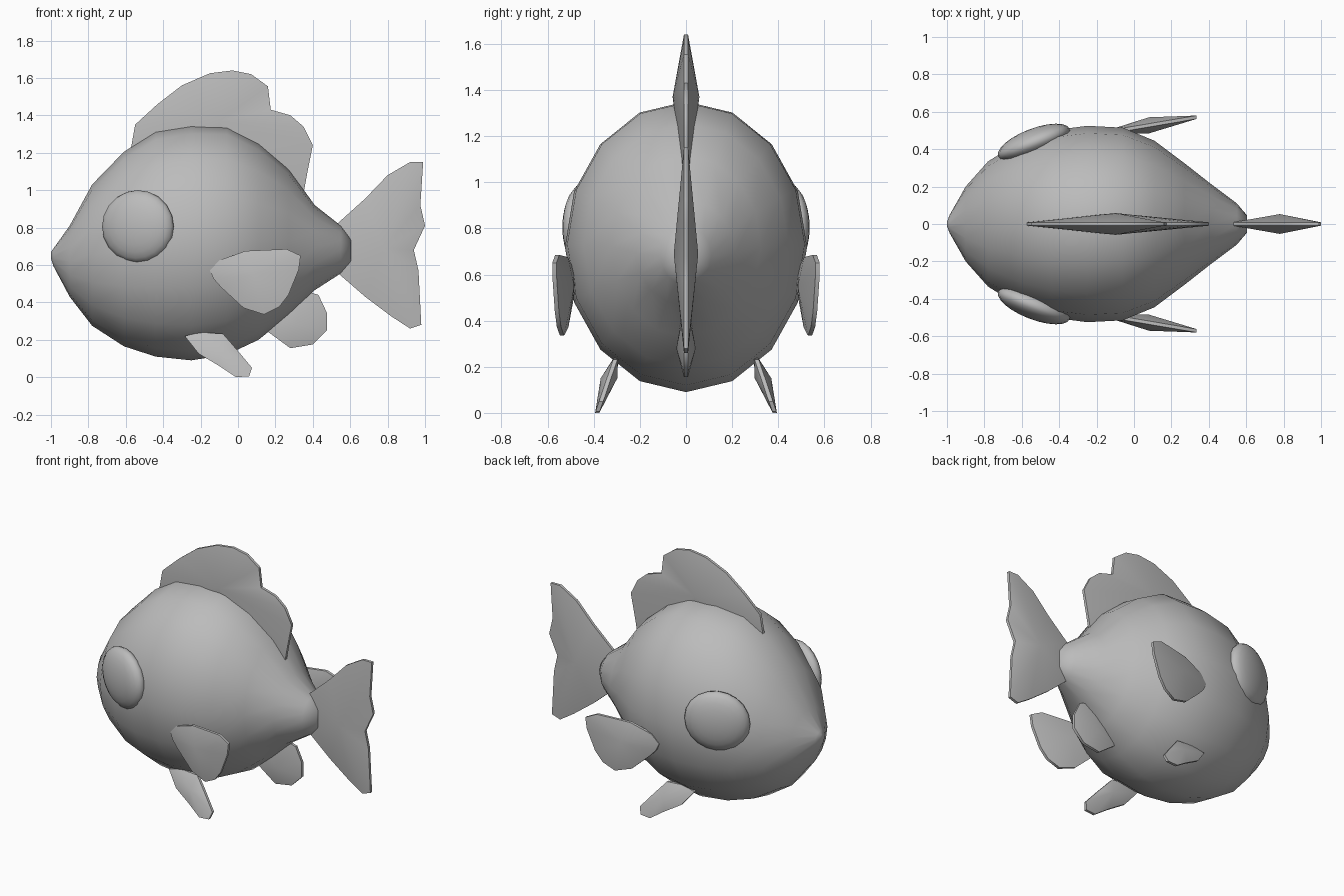
import bpy, bmesh, math
from mathutils import Matrix

if "Cube" in bpy.data.objects:
    bpy.data.objects.remove(bpy.data.objects["Cube"])

grey = bpy.data.materials.new("soft_grey")
grey.diffuse_color = (0.5, 0.5, 0.5, 1)
grey.use_nodes = True
grey.node_tree.nodes["Principled BSDF"].inputs["Base Color"].default_value = grey.diffuse_color


def finish(name, bm, angle=45):
    bmesh.ops.recalc_face_normals(bm, faces=bm.faces[:])
    mesh = bpy.data.meshes.new(name)
    bm.to_mesh(mesh)
    bm.free()
    ob = bpy.data.objects.new(name, mesh)
    bpy.context.collection.objects.link(ob)
    mesh.materials.append(grey)
    bpy.ops.object.select_all(action='DESELECT')
    ob.select_set(True)
    bpy.context.view_layer.objects.active = ob
    bpy.ops.object.shade_smooth_by_angle(angle=math.radians(angle))
    return ob


def fin(name, outline, centre, thick, y_of=lambda x, z: 0.0, side=1, rim=0.009):
    """Thin-edged fin: outline in x/z, swelling to a thick centre."""
    bm = bmesh.new()
    n = len(outline)
    rings, tips = [], []
    for s in (-1, 1):
        rings.append([bm.verts.new((x, side * (y_of(x, z) + s * rim), z)) for x, z in outline])
        cx, cz = centre
        tips.append(bm.verts.new((cx, side * (y_of(cx, cz) + s * thick), cz)))
    for i in range(n):
        j = (i + 1) % n
        bm.faces.new((rings[0][i], rings[0][j], rings[1][j], rings[1][i]))
        for ring, tip in zip(rings, tips):
            bm.faces.new((ring[i], ring[j], tip))
    return finish(name, bm)


# Body: elliptical rings (x, top, bottom, half width)
stations = [(-1.0, 0.67, 0.635, 0.012), (-0.985, 0.69, 0.59, 0.05),
            (-0.9, 0.81, 0.43, 0.20), (-0.78, 1.03, 0.275, 0.335),
            (-0.61, 1.205, 0.165, 0.44), (-0.44, 1.315, 0.11, 0.50),
            (-0.25, 1.35, 0.09, 0.525), (-0.06, 1.345, 0.12, 0.515),
            (0.11, 1.255, 0.20, 0.445), (0.27, 1.115, 0.33, 0.325),
            (0.41, 0.92, 0.465, 0.215), (0.55, 0.81, 0.555, 0.11),
            (0.605, 0.74, 0.615, 0.045)]
SIDES = 16
bm = bmesh.new()
rings = []
for x, top, bot, w in stations:
    mid, h = (top + bot) / 2, (top - bot) / 2
    rings.append([bm.verts.new((x, w * math.sin(2 * math.pi * k / SIDES),
                                mid + h * math.cos(2 * math.pi * k / SIDES)))
                  for k in range(SIDES)])
for a, b in zip(rings, rings[1:]):
    for k in range(SIDES):
        m = (k + 1) % SIDES
        bm.faces.new((a[k], a[m], b[m], b[k]))
bm.faces.new(rings[0])
bm.faces.new(rings[-1])
finish("body", bm, 60)

# Eyes: flattened domes set into the cheeks
for side, label in ((-1, "right"), (1, "left")):
    bm = bmesh.new()
    bmesh.ops.create_uvsphere(bm, u_segments=20, v_segments=12, radius=1)
    place = (Matrix.Translation((-0.535, side * 0.435, 0.805))
             @ Matrix.Rotation(side * math.radians(21), 4, 'Z')
             @ Matrix.Rotation(math.radians(90), 4, 'X')
             @ Matrix.Diagonal((0.205, 0.195, 0.075, 1)))
    bmesh.ops.transform(bm, matrix=place, verts=bm.verts[:])
    finish("eye_" + label, bm, 60)

# Fins on the centre line
fin("dorsal_fin", [(-0.58, 1.18), (-0.55, 1.35), (-0.43, 1.46), (-0.3, 1.56),
                   (-0.15, 1.625), (-0.03, 1.64), (0.07, 1.62), (0.16, 1.555),
                   (0.175, 1.43), (0.28, 1.4), (0.35, 1.34), (0.4, 1.24),
                   (0.37, 1.09), (0.35, 0.98), (0.27, 0.98), (-0.1, 1.2)],
    (-0.1, 1.37), 0.058)
fin("tail_fin", [(0.53, 0.82), (0.68, 0.955), (0.8, 1.08), (0.92, 1.15),
                 (0.99, 1.15), (0.975, 0.92), (1.0, 0.81), (0.94, 0.68),
                 (0.965, 0.57), (0.98, 0.28), (0.92, 0.26), (0.82, 0.325),
                 (0.68, 0.43), (0.53, 0.56)],
    (0.78, 0.69), 0.053)
fin("anal_fin", [(0.15, 0.25), (0.28, 0.155), (0.40, 0.175), (0.475, 0.25),
                 (0.475, 0.345), (0.43, 0.44), (0.33, 0.47), (0.2, 0.37)],
    (0.31, 0.28), 0.042)

# Paired fins, mirrored left and right
pectoral = [(-0.15, 0.57), (-0.1, 0.625), (0.04, 0.675), (0.26, 0.685), (0.335, 0.65),
            (0.325, 0.575), (0.27, 0.44), (0.22, 0.375), (0.14, 0.335),
            (0.03, 0.37), (-0.09, 0.48), (-0.13, 0.525)]
pelvic = [(-0.285, 0.22), (-0.2, 0.24), (-0.08, 0.232), (0.0, 0.14), (0.075, 0.05),
          (0.06, 0.005), (-0.01, 0.0), (-0.1, 0.06), (-0.21, 0.125)]
for side, label in ((-1, "right"), (1, "left")):
    fin("pectoral_fin_" + label, pectoral, (0.08, 0.55), 0.043,
        lambda x, z: 0.497 + 0.17 * (x + 0.1), side)
    fin("pelvic_fin_" + label, pelvic, (-0.09, 0.15), 0.036,
        lambda x, z: 0.385 - 0.34 * z, side)
